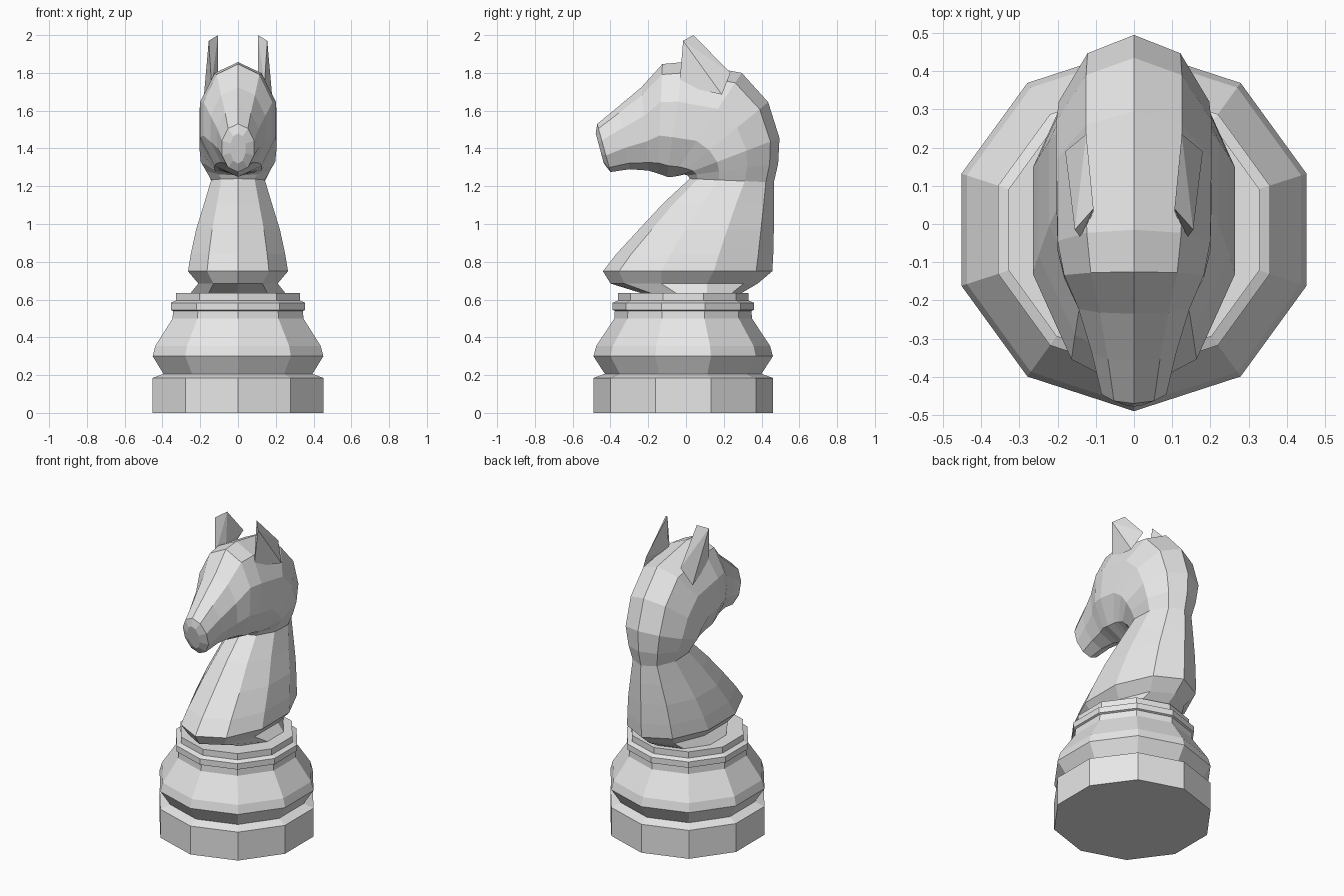
import bpy, bmesh
from math import sin, cos, pi

cube = bpy.data.objects.get("Cube")
if cube:
    bpy.data.objects.remove(cube)

SIDES = 10
stone = bpy.data.materials.new("light grey stone")
stone.use_nodes = True
stone.diffuse_color = (0.8, 0.8, 0.8, 1)
stone.node_tree.nodes["Principled BSDF"].inputs["Base Color"].default_value = (0.8, 0.8, 0.8, 1)


def finish(name, bm):
    bmesh.ops.recalc_face_normals(bm, faces=bm.faces)
    mesh = bpy.data.meshes.new(name)
    bm.to_mesh(mesh)
    bm.free()
    mesh.materials.append(stone)
    obj = bpy.data.objects.new(name, mesh)
    bpy.context.collection.objects.link(obj)
    return obj


def loft(name, rings):
    """Each ring: front y, front z, back y, back z, half width."""
    bm = bmesh.new()
    loops = []
    for fy, fz, by, bz, w in rings:
        loop = []
        for i in range(SIDES):
            a = 2 * pi * i / SIDES
            t = (1 - cos(a)) / 2
            loop.append(bm.verts.new((w * sin(a) / sin(0.4 * pi),
                                      by + (fy - by) * t, bz + (fz - bz) * t)))
        loops.append(loop)
    for lo, hi in zip(loops, loops[1:]):
        for i in range(SIDES):
            j = (i + 1) % SIDES
            bm.faces.new((lo[i], lo[j], hi[j], hi[i]))
    bm.faces.new(loops[0])
    bm.faces.new(loops[-1])
    return finish(name, bm)


# Turned base: radius and height pairs
CENTRE = -0.015
base_profile = [(.475, 0), (.475, .185), (.415, .207), (.475, .3), (.46, .355),
                (.364, .5), (.362, .54), (.374, .545), (.374, .583),
                (.345, .595), (.345, .635)]
loft("base", [(CENTRE - r, z, CENTRE + r, z, r * sin(0.4 * pi))
              for r, z in base_profile])

# Neck rises in level rings, then fans round the throat into the head
neck = [(-.24, .635, .295, .635, .25), (-.4, .685, .38, .685, .21),
        (-.44, .75, .457, .75, .265), (-.37, .84, .462, .84, .25),
        (-.25, .97, .465, .97, .222), (-.12, 1.11, .467, 1.1, .18),
        (.02, 1.24, .465, 1.22, .142)]
head = [(.01, 1.257, .488, 1.32, .168), (-.01, 1.262, .495, 1.455, .197),
        (-.04, 1.255, .435, 1.645, .203), (-.07, 1.25, .295, 1.8, .203),
        (-.1, 1.25, -.015, 1.857, .2), (-.15, 1.268, -.125, 1.847, .183),
        (-.2, 1.283, -.235, 1.725, .145), (-.3, 1.29, -.36, 1.62, .11),
        (-.4, 1.275, -.47, 1.53, .085), (-.435, 1.32, -.478, 1.48, .04)]
loft("horse_neck_and_head", neck + head)

# Pointed ears
ear_points = [(.106, .04, 2), (.155, -.015, 1.97), (.14, -.035, 1.735),
              (.18, .19, 1.685), (.125, .235, 1.8), (.106, .03, 1.78)]
for name, side in (("left_ear", 1), ("right_ear", -1)):
    bm = bmesh.new()
    for x, y, z in ear_points:
        bm.verts.new((x * side, y, z))
    bmesh.ops.convex_hull(bm, input=bm.verts)
    finish(name, bm)
